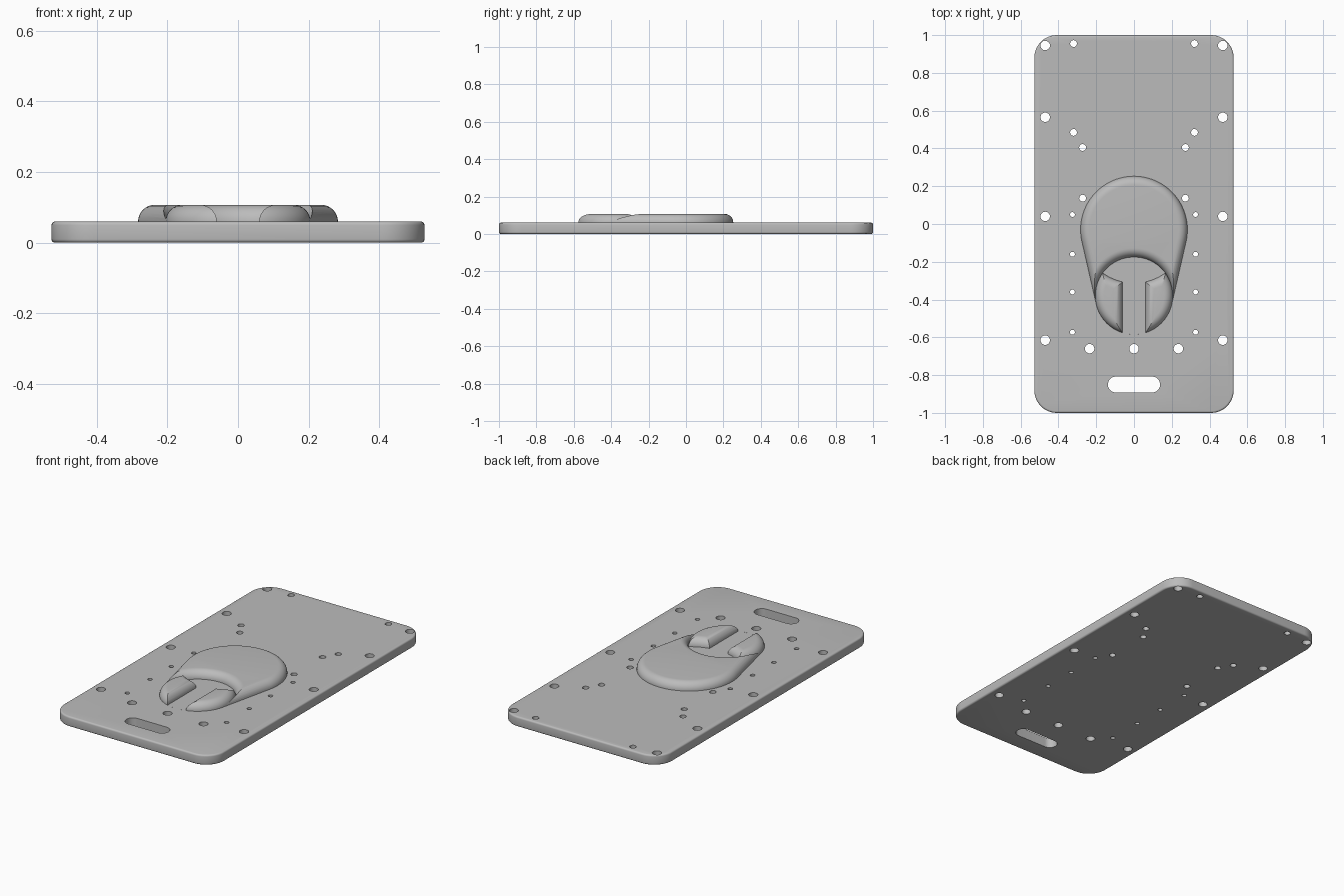
import bpy, bmesh
from math import pi, sin, cos, asin

cube = bpy.data.objects.get("Cube")
if cube:
    bpy.data.objects.remove(cube, do_unlink=True)

PLATE_TOP = 0.06
FILLET = 0.047
HEAD = (-0.03, 0.283)    # centre y, radius of the large end
TAIL = (-0.38, 0.205)    # centre y, radius of the small end

grey = bpy.data.materials.new("plain_grey")
grey.use_nodes = True
grey.diffuse_color = (0.5, 0.5, 0.5, 1)
grey.node_tree.nodes["Principled BSDF"].inputs["Base Color"].default_value = (0.5, 0.5, 0.5, 1)


def arc(cx, cy, r, a0, a1, n):
    return [(cx + r * cos(a0 + (a1 - a0) * i / n), cy + r * sin(a0 + (a1 - a0) * i / n))
            for i in range(n + 1)]


def circle(cx, cy, r, n=96):
    return arc(cx, cy, r, 0, 2 * pi, n)[:-1]


def rounded_box(cx, cy, hx, hy, r, n=12):
    pts = []
    for k, (sx, sy) in enumerate([(1, 1), (-1, 1), (-1, -1), (1, -1)]):
        pts += arc(cx + sx * (hx - r), cy + sy * (hy - r), r, k * pi / 2, (k + 1) * pi / 2, n)
    return pts


def teardrop(inset):
    # hull of the large and small circles, moved inwards
    a = asin((HEAD[1] - TAIL[1]) / (HEAD[0] - TAIL[0]))
    return (arc(0, HEAD[0], HEAD[1] - inset, -a, pi + a, 64)
            + arc(0, TAIL[0], TAIL[1] - inset, pi + a, 2 * pi - a, 48))


def add_loft(bm, rings):
    # rings: list of (z, outline) from bottom to top, capped at both ends
    loops = [[bm.verts.new((x, y, z)) for x, y in pts] for z, pts in rings]
    for low, high in zip(loops, loops[1:]):
        for i in range(len(low)):
            j = (i + 1) % len(low)
            bm.faces.new((low[i], low[j], high[j], high[i]))
    bm.faces.new(loops[0][::-1])
    bm.faces.new(loops[-1])


def make(name, *lofts):
    bm = bmesh.new()
    for rings in lofts:
        add_loft(bm, rings)
    bmesh.ops.recalc_face_normals(bm, faces=bm.faces)
    mesh = bpy.data.meshes.new(name)
    bm.to_mesh(mesh)
    bm.free()
    mesh.materials.append(grey)
    obj = bpy.data.objects.new(name, mesh)
    bpy.context.collection.objects.link(obj)
    return obj


def fillet_rings(outline, bottom, steps=8):
    # outline(t) is the shape moved inwards by t, following a quarter round
    rings = [(bottom, outline(0))]
    for i in range(steps + 1):
        a = pi / 2 * i / steps
        rings.append((PLATE_TOP + FILLET * sin(a), outline(FILLET * (1 - cos(a)))))
    return rings


def flared_cutter(name, outline):
    # cutter that leaves a rounded rim on the part it cuts
    rings = fillet_rings(lambda t: outline(-t), 0.03)
    rings.append((0.2, outline(-FILLET)))
    return make(name, rings)


def cut(obj, cutter):
    cutter.hide_render = True
    mod = obj.modifiers.new("cut", 'BOOLEAN')
    mod.operation = 'DIFFERENCE'
    mod.solver = 'EXACT'
    mod.object = cutter
    bpy.context.view_layer.objects.active = obj
    bpy.ops.object.modifier_apply(modifier=mod.name)
    bpy.data.objects.remove(cutter, do_unlink=True)


def smooth(obj):
    bpy.ops.object.select_all(action='DESELECT')
    obj.select_set(True)
    bpy.context.view_layer.objects.active = obj
    bpy.ops.object.shade_smooth_by_angle(angle=0.5)


# Base plate with softened rims
def plate_outline(t):
    return rounded_box(0, 0, 0.528 - t, 1 - t, 0.12 - t)


EDGE = 0.01
steps = [(EDGE * (1 - sin(a)), EDGE * (1 - cos(a))) for a in (pi / 2 * i / 4 for i in range(5))]
rings = [(drop, plate_outline(t)) for drop, t in reversed([(EDGE - d, t) for d, t in steps])]
rings = [(EDGE - EDGE * sin(pi / 2 * i / 4), plate_outline(EDGE * (1 - cos(pi / 2 * i / 4))))
         for i in range(4, -1, -1)]
rings += [(PLATE_TOP - z, pts) for z, pts in reversed(rings)]
plate = make("base_plate", rings)

# Mounting holes by radius, mirrored across the middle, and the hand slot
HOLES = {
    0.025: [(0.47, 0.945), (0.47, 0.565), (0.47, 0.04), (0.47, -0.615), (0.235, -0.66), (0, -0.66)],
    0.018: [(0.32, 0.955), (0.32, 0.485), (0.272, 0.405), (0.272, 0.137)],
    0.013: [(0.326, 0.05), (0.326, -0.16), (0.326, -0.36), (0.326, -0.573)],
}
outlines = [rounded_box(0, -0.85, 0.138, 0.042, 0.0415)]
for radius, spots in HOLES.items():
    for x, y in spots:
        for side in {x, -x}:
            outlines.append(circle(side, y, radius, 32))
cut(plate, make("hole_cutter", *[[(-0.1, o), (0.2, o)] for o in outlines]))
smooth(plate)

# Raised teardrop pad with a rounded bay at its small end
pad = make("raised_pad", fillet_rings(teardrop, 0.05))
cut(pad, flared_cutter("bay_cutter", lambda t: circle(0, TAIL[0], TAIL[1] - t)))
smooth(pad)

# Pair of guide blocks: a rounded disc cut by the large circle and a centre channel
guides = make("guide_blocks", fillet_rings(lambda t: circle(0, TAIL[0], TAIL[1] - t), 0.05))
cut(guides, flared_cutter("end_cutter", lambda t: circle(0, HEAD[0], HEAD[1] - t)))


def channel(t):
    w = 0.06 - t
    return [(-w, -0.8), (w, -0.8), (w, 0), (-w, 0)]


cut(guides, flared_cutter("channel_cutter", channel))
smooth(guides)
